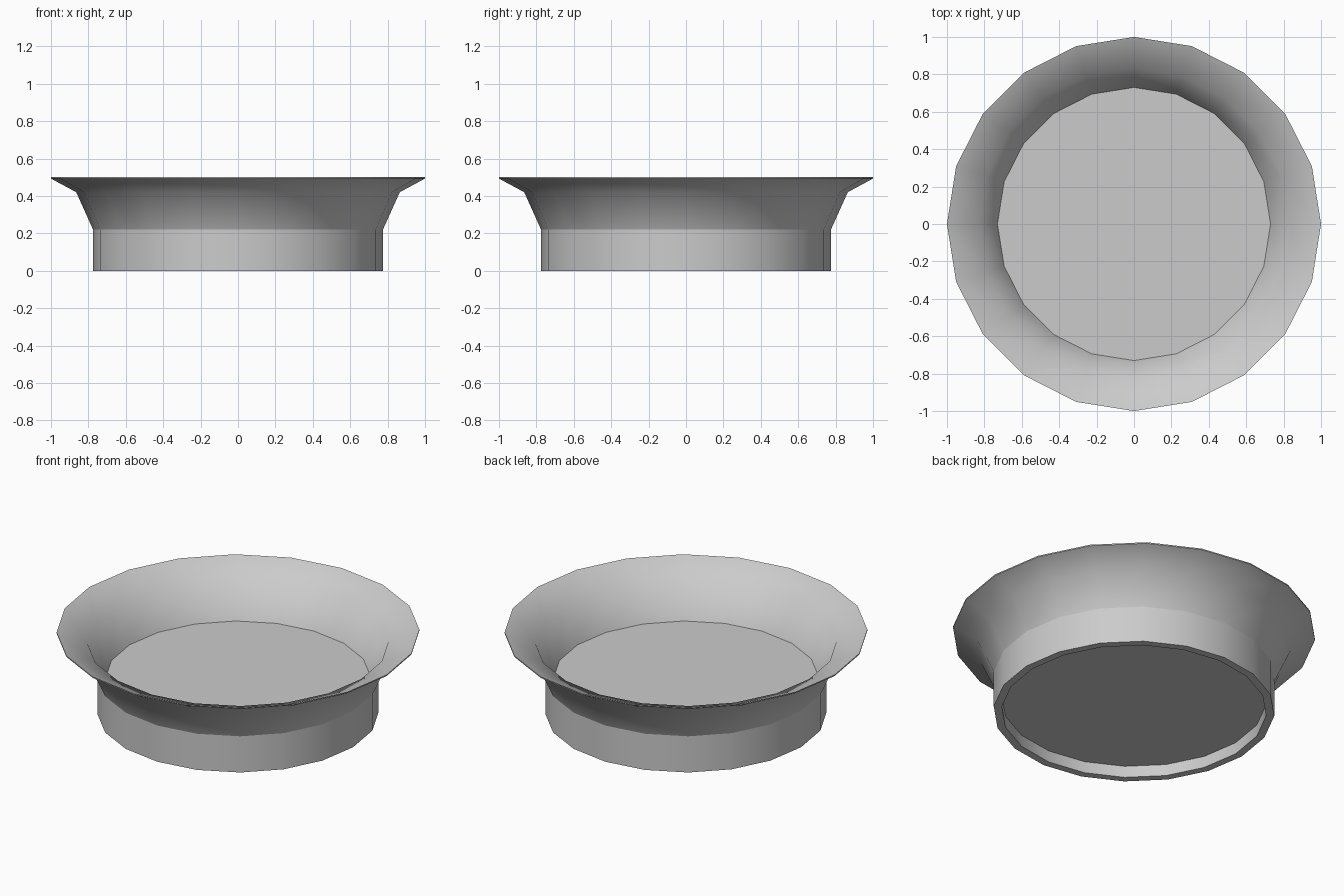
import bpy, bmesh
from math import cos, sin, tau

if "Cube" in bpy.data.objects:
    bpy.data.objects.remove(bpy.data.objects["Cube"])

SIDES = 20

# Closed wall profile (radius, z): recess edge, foot, flared outside, rim, flared inside, floor edge
PROFILE = [(0.73, 0.07), (0.73, 0.0), (0.775, 0.0), (0.775, 0.22),
           (0.865, 0.42), (1.0, 0.493), (1.0, 0.5), (0.83, 0.43), (0.73, 0.22)]
SOFT = {4, 7}  # profile points that shade smoothly


def lathe(name, profile, soft):
    bm = bmesh.new()
    rings = [[bm.verts.new((r * cos(tau * i / SIDES), r * sin(tau * i / SIDES), z))
              for i in range(SIDES)] for r, z in profile]
    # Walls between neighbouring rings
    for a, b in zip(rings, rings[1:]):
        for i in range(SIDES):
            j = (i + 1) % SIDES
            bm.faces.new((a[i], a[j], b[j], b[i])).smooth = True
    # Underside and floor discs
    bm.faces.new(rings[0])
    bm.faces.new(rings[-1])
    # Crease every ring except the soft bends
    for k, ring in enumerate(rings):
        if k not in soft:
            for i in range(SIDES):
                bm.edges.get((ring[i], ring[(i + 1) % SIDES])).smooth = False
    bmesh.ops.recalc_face_normals(bm, faces=bm.faces)
    mesh = bpy.data.meshes.new(name)
    bm.to_mesh(mesh)
    bm.free()
    obj = bpy.data.objects.new(name, mesh)
    bpy.context.collection.objects.link(obj)
    return obj


# Flared dish on a hollow round foot
lathe("flared_dish", PROFILE, SOFT)
